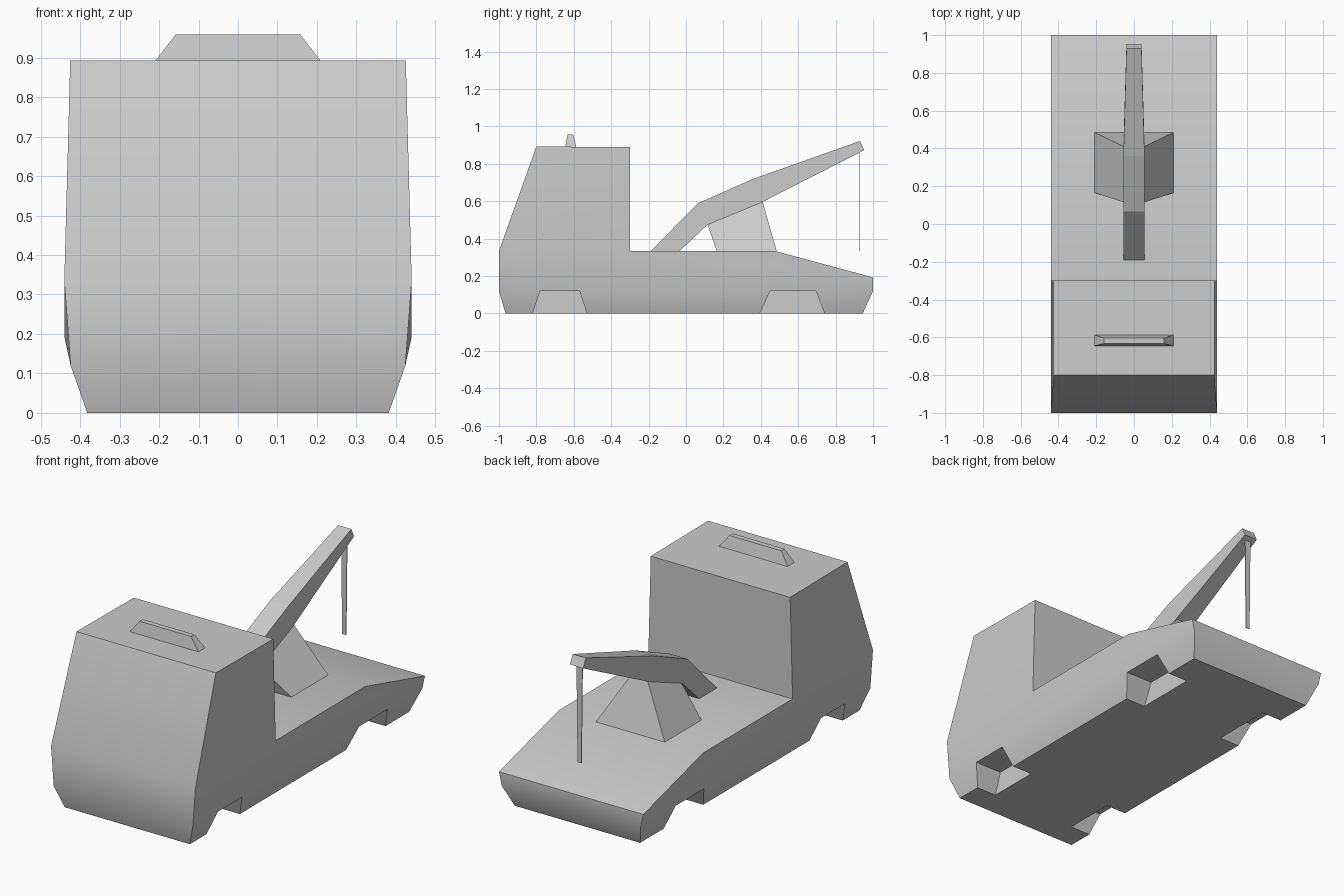
import bpy, bmesh

if "Cube" in bpy.data.objects:
    bpy.data.objects.remove(bpy.data.objects["Cube"])


def make(name, polys, mirror=False, smooth=None):
    """Build one object from polygons; mirror copies them across x = 0."""
    bm = bmesh.new()
    for p in polys:
        bm.faces.new([bm.verts.new(c) for c in p])
        if mirror:
            bm.faces.new([bm.verts.new((-x, y, z)) for x, y, z in reversed(p)])
    bmesh.ops.remove_doubles(bm, verts=bm.verts, dist=1e-4)
    bmesh.ops.recalc_face_normals(bm, faces=bm.faces)
    me = bpy.data.meshes.new(name)
    bm.to_mesh(me)
    bm.free()
    ob = bpy.data.objects.new(name, me)
    bpy.context.collection.objects.link(ob)
    if smooth:
        bpy.ops.object.select_all(action='DESELECT')
        ob.select_set(True)
        bpy.context.view_layer.objects.active = ob
        bpy.ops.object.shade_smooth_by_angle(angle=smooth)
    return ob


def loft(name, sections):
    """Skin a run of four-cornered sections and cap both ends."""
    polys = [sections[0], sections[-1]]
    for a, b in zip(sections, sections[1:]):
        polys += [[a[i], a[(i + 1) % 4], b[(i + 1) % 4], b[i]] for i in range(4)]
    return make(name, polys)


def rect(hw, y0, z0, y1, z1):
    return [(-hw, y0, z0), (hw, y0, z0), (hw, y1, z1), (-hw, y1, z1)]


# Body: half-widths per level, long profile, wheel wells
BOT, LOW, MID, TOP, INNER = 0.382, 0.424, 0.44, 0.425, 0.26
profile = [(BOT, -.965, 0), (LOW, -1, .12), (MID, -1, .335), (TOP, -.8, .893),
           (TOP, -.3, .889), (MID, -.3, .333), (MID, .48, .333), (MID, 1, .193),
           (LOW, 1, .12), (BOT, .945, 0)]
wells = [(-.82, -.78, -.57, -.53), (.395, .45, .695, .74)]

# front, roof, deck and tail strips from the centre line to the side
polys = [[(0, a[1], a[2]), a, b, (0, b[1], b[2])] for a, b in zip(profile, profile[1:])]

# cab side
polys.append([profile[2], profile[5], profile[4], profile[3]])

floor = [(0, -.965, 0), profile[0]]
sill = [profile[1]]
lo, hi = profile[0], profile[1]
for a, b, c, d in wells:
    floor += [(BOT, a, 0), (INNER, a, 0), (INNER, d, 0), (BOT, d, 0)]
    sill += [(LOW, b, .12), (LOW, c, .12)]
    polys.append([lo, (BOT, a, 0), (LOW, b, .12), hi])
    lo, hi = (BOT, d, 0), (LOW, c, .12)
    # wheel well walls, roof and inner panel
    outer = [(BOT, a, 0), (LOW, b, .12), (LOW, c, .12), (BOT, d, 0)]
    inner = [(INNER, y, z) for _, y, z in outer]
    polys.append(inner)
    polys += [[outer[i], outer[i + 1], inner[i + 1], inner[i]] for i in range(3)]
polys.append([lo, profile[9], profile[8], hi])
polys.append(floor + [profile[9], (0, .945, 0)])
polys.append(sill + [profile[8], profile[7], profile[6], profile[5], profile[2]])
make("truck_body", polys, mirror=True, smooth=0.52)

# Crane pedestal with a sloped top under the boom
loft("crane_pedestal", [rect(.21, .165, .333, .485, .333),
                        rect(.054, .115, .475, .41, .597)])

# Bent crane boom, tapering to the tip
loft("crane_boom", [rect(.056, -.19, .333, -.035, .333),
                    rect(.056, .065, .59, .115, .475),
                    rect(.056, .36, .72, .41, .597),
                    rect(.04, .93, .922, .953, .873)][:3]
     + [rect(.04, .93, .922, .953, .873)])

# Hanging tow cable
loft("tow_cable", [rect(.012, .924, .333, .928, .333),
                   rect(.018, .924, .86, .928, .86)])

# Roof light bar
loft("light_bar", [rect(.21, -.645, .891, -.587, .891),
                   rect(.158, -.633, .958, -.604, .958)])
